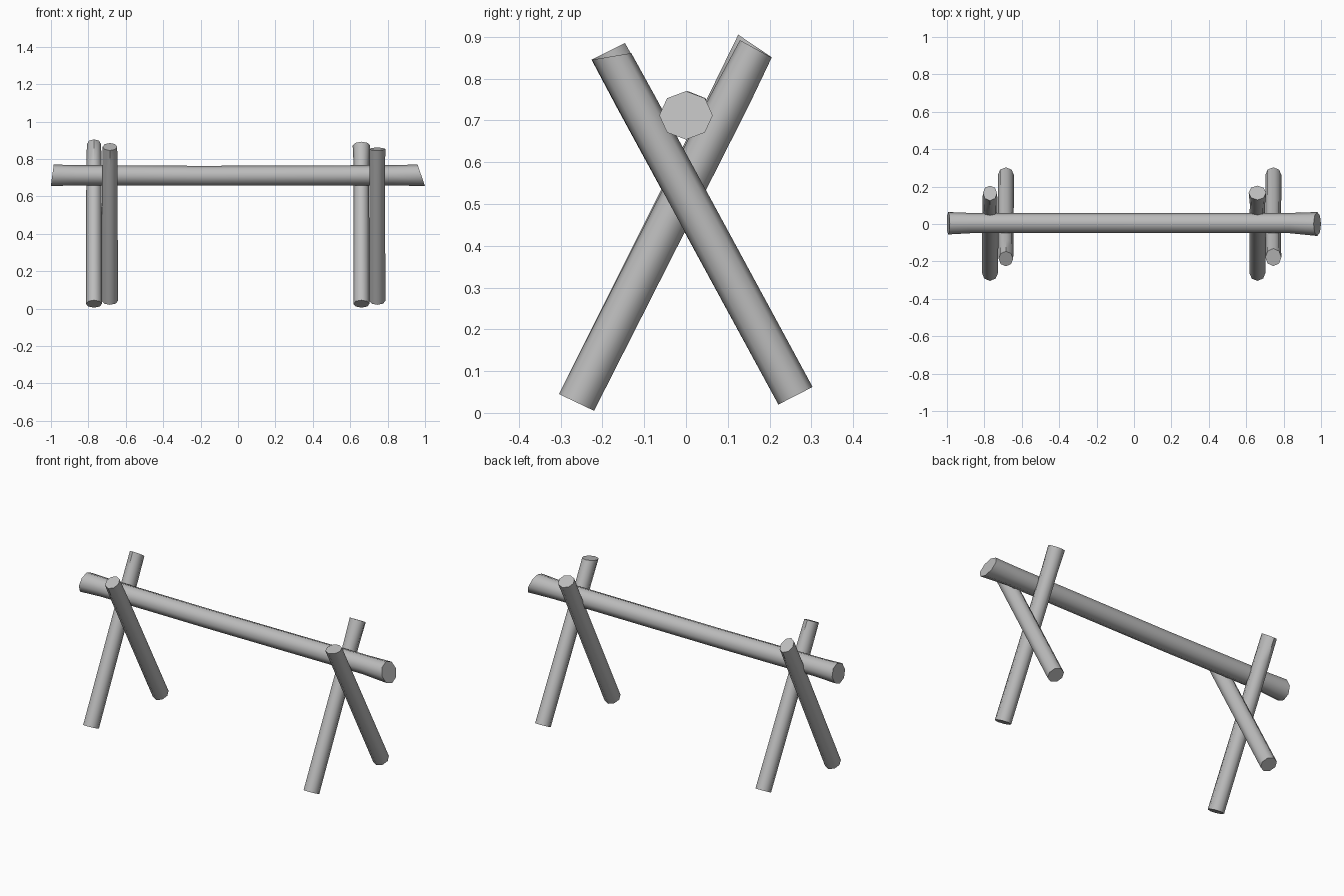
import bpy
import bmesh
import math
from mathutils import Vector

if "Cube" in bpy.data.objects:
    bpy.data.objects.remove(bpy.data.objects["Cube"], do_unlink=True)

SIDES = 8

# Plain grey for all poles
grey = bpy.data.materials.new("plain_grey")
grey.use_nodes = True
colour = (0.5, 0.5, 0.5, 1)
grey.diffuse_color = colour
grey.node_tree.nodes["Principled BSDF"].inputs["Base Color"].default_value = colour


def make_log(name, rings):
    """Skin rings given as (centre, half-axis u, half-axis v) and cap both ends."""
    bm = bmesh.new()
    loops = []
    for centre, u, v in rings:
        c, u, v = Vector(centre), Vector(u), Vector(v)
        angles = [math.tau * i / SIDES for i in range(SIDES)]
        loops.append([bm.verts.new(c + u * math.cos(a) + v * math.sin(a)) for a in angles])
    for low, high in zip(loops, loops[1:]):
        for i in range(SIDES):
            j = (i + 1) % SIDES
            bm.faces.new((low[i], low[j], high[j], high[i]))
    bm.faces.new(loops[0])
    bm.faces.new(loops[-1])
    bmesh.ops.recalc_face_normals(bm, faces=bm.faces)
    mesh = bpy.data.meshes.new(name)
    bm.to_mesh(mesh)
    bm.free()
    obj = bpy.data.objects.new(name, mesh)
    bpy.context.collection.objects.link(obj)
    mesh.materials.append(grey)
    bpy.ops.object.select_all(action='DESELECT')
    obj.select_set(True)
    bpy.context.view_layer.objects.active = obj
    bpy.ops.object.shade_smooth_by_angle(angle=math.radians(50))
    return obj


def make_leg(name, x, foot, foot_v, top, top_v, flare):
    """Slanted leg with a square-cut foot and a rough-cut, slightly flared top."""
    a, b = Vector((x, *foot)), Vector((x, *top))
    square = Vector((0, *foot_v))
    make_log(name, [
        (a, (0.043, 0, 0), square),
        (a.lerp(b, 0.86), (0.041, 0, 0), square),
        (b, (flare, 0, 0), (0, *top_v)),
    ])


# Crossed legs: two per trestle
FRONT_FOOT, FRONT_V = (-0.262, 0.025), (0.042, -0.020)
BACK_FOOT, BACK_V = (0.262, 0.041), (0.041, 0.021)
make_leg("right_front_leg", -0.77, FRONT_FOOT, FRONT_V, (0.165, 0.878), (0.040, -0.027), 0.038)
make_leg("left_front_leg", 0.66, FRONT_FOOT, FRONT_V, (0.167, 0.871), (0.038, -0.021), 0.047)
make_leg("right_back_leg", -0.685, BACK_FOOT, BACK_V, (-0.186, 0.865), (0.040, 0.020), 0.039)
make_leg("left_back_leg", 0.745, BACK_FOOT, BACK_V, (-0.178, 0.853), (0.047, 0.008), 0.043)

# Long cross beam resting in the crotches, ends cut on a slant
make_log("cross_beam", [
    ((-0.993, 0.004, 0.712), (0, 0.060, 0), (0.008, 0, 0.058)),
    ((-0.87, 0.005, 0.713), (0, 0.054, 0), (0, 0, 0.054)),
    ((-0.2, 0.005, 0.710), (0, 0.054, 0), (0, 0, 0.053)),
    ((0.83, 0.005, 0.713), (0, 0.054, 0), (0, 0, 0.054)),
    ((0.98, 0.0, 0.712), (0, 0.064, 0), (-0.02, 0, 0.058)),
])
